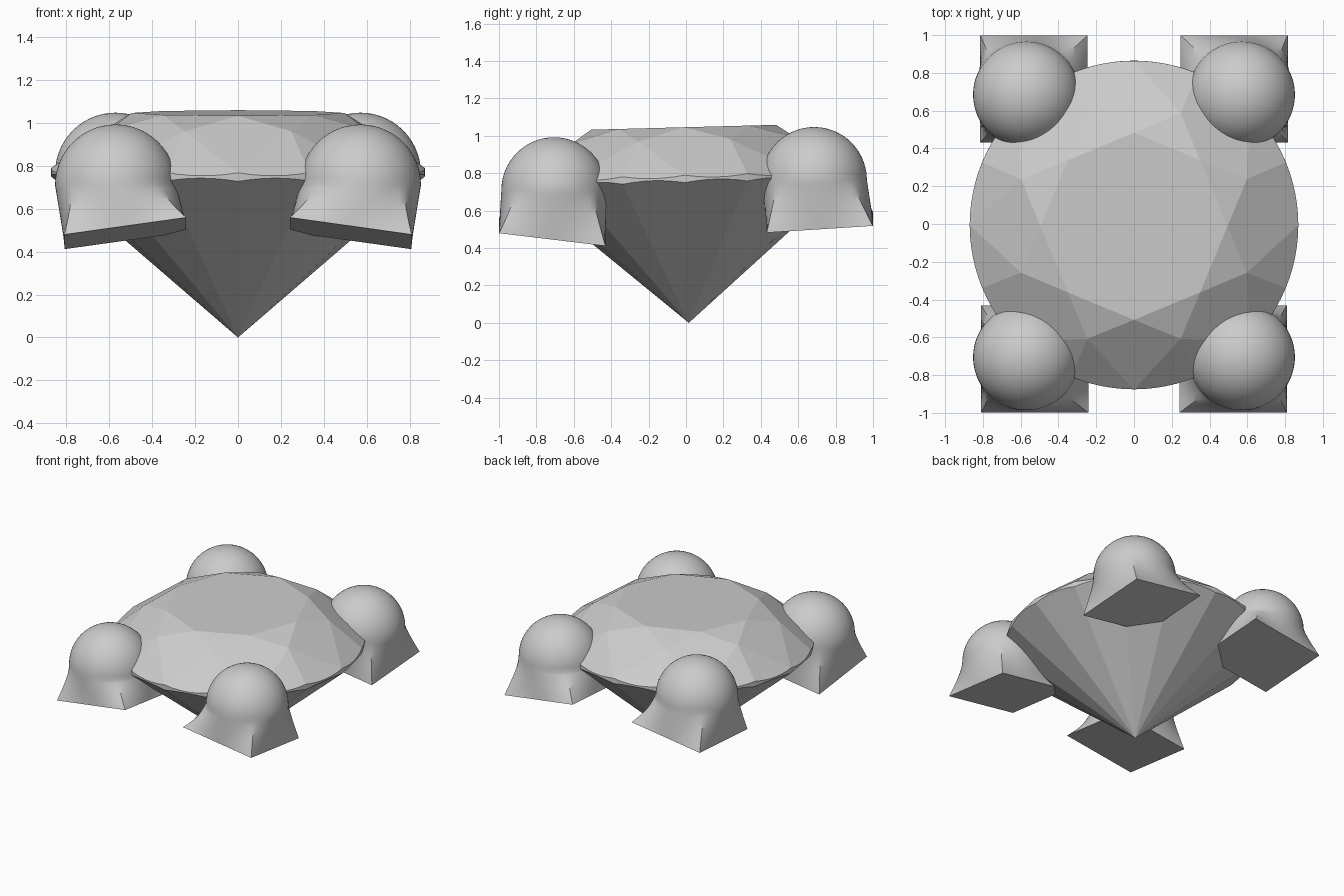
import bpy, bmesh
from math import sin, cos, pi, radians
from mathutils import Matrix, Vector

if "Cube" in bpy.data.objects:
    bpy.data.objects.remove(bpy.data.objects["Cube"])


def make_object(name, bm):
    bmesh.ops.recalc_face_normals(bm, faces=bm.faces)
    mesh = bpy.data.meshes.new(name)
    bm.to_mesh(mesh)
    bm.free()
    ob = bpy.data.objects.new(name, mesh)
    bpy.context.collection.objects.link(ob)
    return ob


def polar(r, a, z):
    return Vector((r * cos(a), r * sin(a), z))


# Brilliant-cut stone: convex hull of table, star points, scalloped girdle and culet
def gem():
    R, table_r, table_z = 0.87, 0.495, 1.046
    top_z, low_z = 0.79, 0.75
    half = pi / 16
    star_r = table_r * cos(pi / 8) / cos(pi / 4)
    main_slope = (table_z - top_z) / (R - table_r)
    star_z = table_z - main_slope * (star_r * cos(pi / 8) - table_r)
    half_slope = (star_z - top_z) / ((R - star_r) * cos(half))

    points = [Vector((0, 0, 0))]
    for i in range(8):
        a = i * pi / 4
        points += [polar(table_r, a, table_z), polar(star_r, a + pi / 8, star_z)]
    n = 96
    for i in range(n):
        d = (i % 6) / 6 * pi / 8 - half
        a = 2 * pi * i / n
        points.append(polar(R, a, top_z - half_slope * R * (cos(d) - cos(half))))
        points.append(polar(R, a, low_z * cos(d) / cos(half)))

    bm = bmesh.new()
    for p in points:
        bm.verts.new(p)
    bmesh.ops.convex_hull(bm, input=bm.verts[:])
    bmesh.ops.dissolve_limit(bm, angle_limit=radians(0.6), verts=bm.verts[:], edges=bm.edges[:])
    bm.transform(Matrix.Translation((0, 0.015, 0)) @ Matrix.Rotation(radians(1.5), 4, 'X'))
    return make_object("gemstone", bm)


# Prong: slanted square foot blending into a round dome, mirrored left to right
def prong(name, foot, dome, slope_x, slope_y):
    half, rad, n, rise, cap = 0.284, 0.282, 64, 12, 14
    foot, dome = Vector(foot), Vector(dome)
    bm = bmesh.new()
    rings = []
    for j in range(rise + 1):
        t = j / rise
        c = foot.lerp(dome, t)
        w = (1 - t) ** 1.2
        ring = []
        for i in range(n):
            a = 2 * pi * i / n
            r = w * half / max(abs(cos(a)), abs(sin(a))) + (1 - w) * rad
            x, y = r * cos(a), r * sin(a)
            z = (1 - t) * (slope_x * x + slope_y * y)
            ring.append(bm.verts.new(c + Vector((x, y, z))))
        rings.append(ring)
    for j in range(1, cap):
        e = j / cap * pi / 2
        rings.append([bm.verts.new(dome + polar(rad * cos(e), 2 * pi * i / n, rad * sin(e)))
                      for i in range(n)])
    for lo, hi in zip(rings, rings[1:]):
        for i in range(n):
            k = (i + 1) % n
            bm.faces.new((lo[i], lo[k], hi[k], hi[i]))
    tip = bm.verts.new(dome + Vector((0, 0, rad)))
    for i in range(n):
        bm.faces.new((rings[-1][i], rings[-1][(i + 1) % n], tip))
    bm.faces.new(rings[0][::-1])
    ob = make_object(name, bm)
    bpy.ops.object.select_all(action='DESELECT')
    ob.select_set(True)
    bpy.context.view_layer.objects.active = ob
    bpy.ops.object.shade_smooth_by_angle(angle=radians(35))
    ob.modifiers.new("mirror", 'MIRROR').use_mirror_merge = False
    return ob


gem()
prong("front_prongs", (0.525, -0.715, 0.485), (0.57, -0.705, 0.71), -0.14, -0.12)
prong("back_prongs", (0.53, 0.715, 0.54), (0.57, 0.685, 0.765), -0.14, 0.064)
